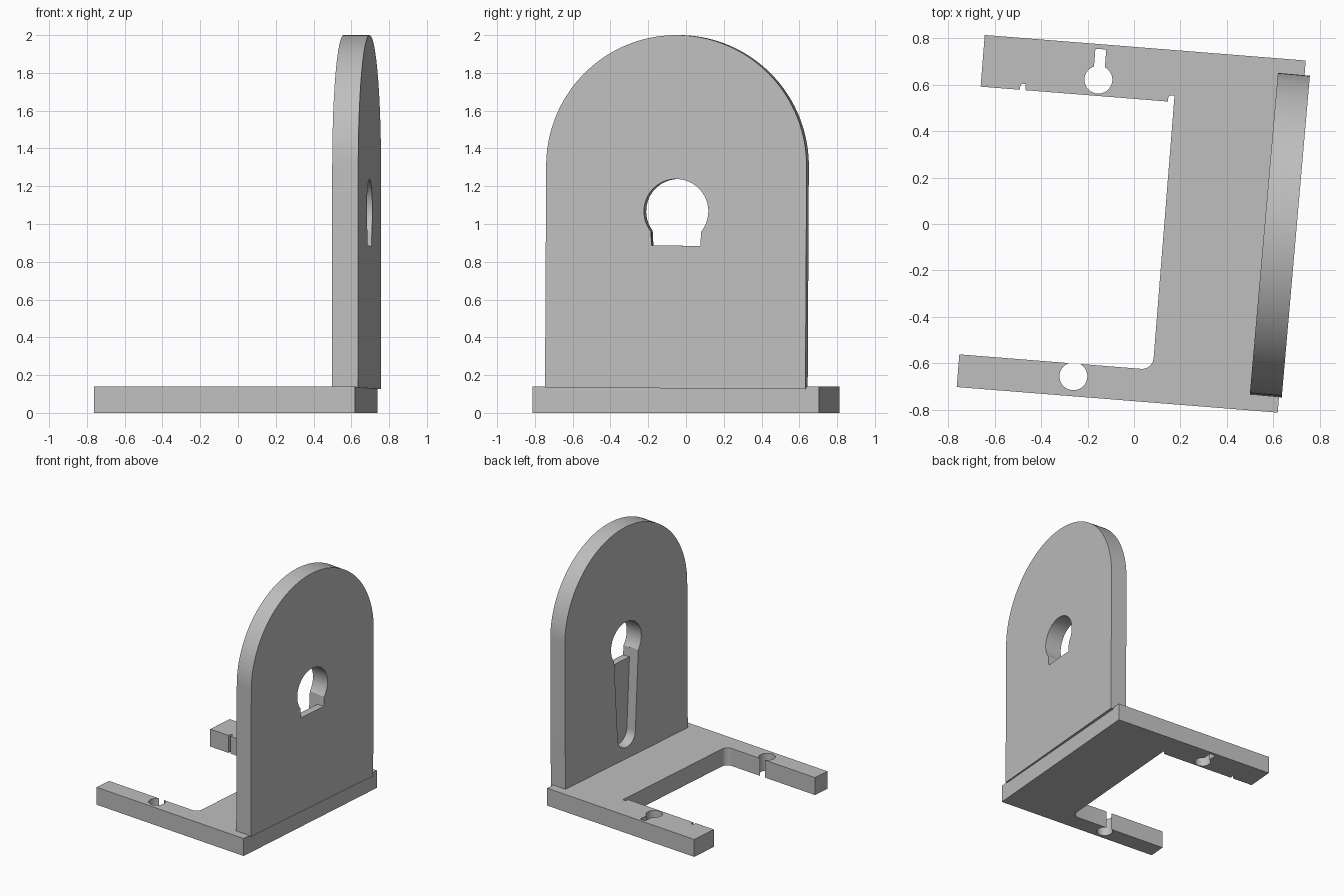
import bpy, bmesh
from math import sin, cos, pi, radians, asin
from mathutils import Matrix

if "Cube" in bpy.data.objects:
    bpy.data.objects.remove(bpy.data.objects["Cube"])

GREY = (0.52, 0.52, 0.52, 1)
mat = bpy.data.materials.new("plain grey")
mat.use_nodes = True
mat.diffuse_color = GREY
mat.node_tree.nodes["Principled BSDF"].inputs["Base Color"].default_value = GREY


def arc(cx, cy, r, start, end, n=24):
    """Points along an arc, angles in radians."""
    return [(cx + r * cos(start + (end - start) * i / n),
             cy + r * sin(start + (end - start) * i / n)) for i in range(n + 1)]


def circle(cx, cy, r, n=48):
    return arc(cx, cy, r, 0, 2 * pi, n)[:-1]


def prism(name, outline, low, high, matrix):
    """Extrude a flat outline from low to high, then place it."""
    bm = bmesh.new()
    face = bm.faces.new([bm.verts.new((x, y, low)) for x, y in outline])
    top = bmesh.ops.extrude_face_region(bm, geom=[face])["geom"]
    verts = [v for v in top if isinstance(v, bmesh.types.BMVert)]
    bmesh.ops.translate(bm, verts=verts, vec=(0, 0, high - low))
    bmesh.ops.recalc_face_normals(bm, faces=bm.faces)
    bm.transform(matrix)
    mesh = bpy.data.meshes.new(name)
    bm.to_mesh(mesh)
    bm.free()
    mesh.materials.append(mat)
    obj = bpy.data.objects.new(name, mesh)
    bpy.context.collection.objects.link(obj)
    return obj


def cut(obj, cutter):
    """Subtract the cutter, apply, and remove it."""
    cutter.hide_render = True
    mod = obj.modifiers.new("cut", 'BOOLEAN')
    mod.operation, mod.solver, mod.object = 'DIFFERENCE', 'EXACT', cutter
    bpy.context.view_layer.objects.active = obj
    bpy.ops.object.modifier_apply(modifier=mod.name)
    bpy.data.objects.remove(cutter)


def smooth(obj):
    bpy.ops.object.select_all(action='DESELECT')
    obj.select_set(True)
    bpy.context.view_layer.objects.active = obj
    bpy.ops.object.shade_smooth_by_angle(angle=radians(30))


# Base: U-shaped bracket with a filleted corner and two relief notches
base_place = Matrix.Rotation(radians(-4.55), 4, 'Z')
LEFT, RIGHT, INNER, EDGE = -0.705, 0.681, 0.13, 0.537
outline = [(LEFT, -0.76), (RIGHT, -0.76), (RIGHT, 0.76), (LEFT, 0.76), (LEFT, EDGE)]
for x0, x1 in ((-0.535, -0.512), (0.104, INNER)):
    outline += [(x0, EDGE)] + arc(x0 + 0.012, 0.552, 0.012, pi, pi / 2, 6) + [(x1, 0.564)]
    if x1 < INNER:
        outline.append((x1, EDGE))
outline += arc(INNER - 0.05, -0.569, 0.05, 0, -pi / 2, 10) + [(LEFT, -0.619)]
base = prism("base_bracket", outline, 0, 0.14, base_place)

# Screw holes: keyhole in the back arm, round hole breaking the front arm edge
half, r = 0.0235, 0.06
a = asin(half / r)
keyhole = arc(-0.202, 0.607, r, pi / 2 + a, 2.5 * pi - a, 40)
keyhole += [(-0.202 + half, 0.739), (-0.202 - half, 0.739)]
cut(base, prism("arm_keyhole_cutter", keyhole, -0.1, 0.3, base_place))
cut(base, prism("arm_hole_cutter", circle(-0.208, -0.674, r), -0.1, 0.3, base_place))
smooth(base)

# Upright plate: arched outline, drawn around the arch centre
R, T, SPRING = 0.692, 0.069, 1.308
stand = Matrix(((0, 0, 1, 0), (1, 0, 0, 0), (0, 1, 0, 0), (0, 0, 0, 1)))
plate_place = (Matrix.Translation((0.628, -0.045, SPRING)) @ Matrix.Rotation(radians(-5), 4, 'Z')
               @ Matrix.Rotation(radians(-0.3), 4, 'X') @ stand)
arch = [(-R, 0.13 - SPRING), (R, 0.13 - SPRING)] + arc(0, 0, R, 0, pi, 72)
plate = prism("upright_plate", arch, -T, T, plate_place)

# Through opening: circle with a short flat-bottomed neck
hole_z, hole_r, neck = 1.067 - SPRING, 0.171, 0.134
a = asin(neck / hole_r)
opening = arc(0, hole_z, hole_r, -pi / 2 + a, 1.5 * pi - a, 56)
opening += [(-neck + 0.005, 0.885 - SPRING), (neck - 0.005, 0.885 - SPRING)]
cut(plate, prism("opening_cutter", opening, -0.2, 0.2, plate_place))

# Tapered blind slot on the inner face, below the opening
slot = arc(0, 0.33 - SPRING, 0.1, pi, 2 * pi, 24)
slot += [(neck + 0.003, 0.98 - SPRING), (-neck - 0.003, 0.98 - SPRING)]
cut(plate, prism("slot_cutter", slot, -0.2, 0.011, plate_place))
smooth(plate)
